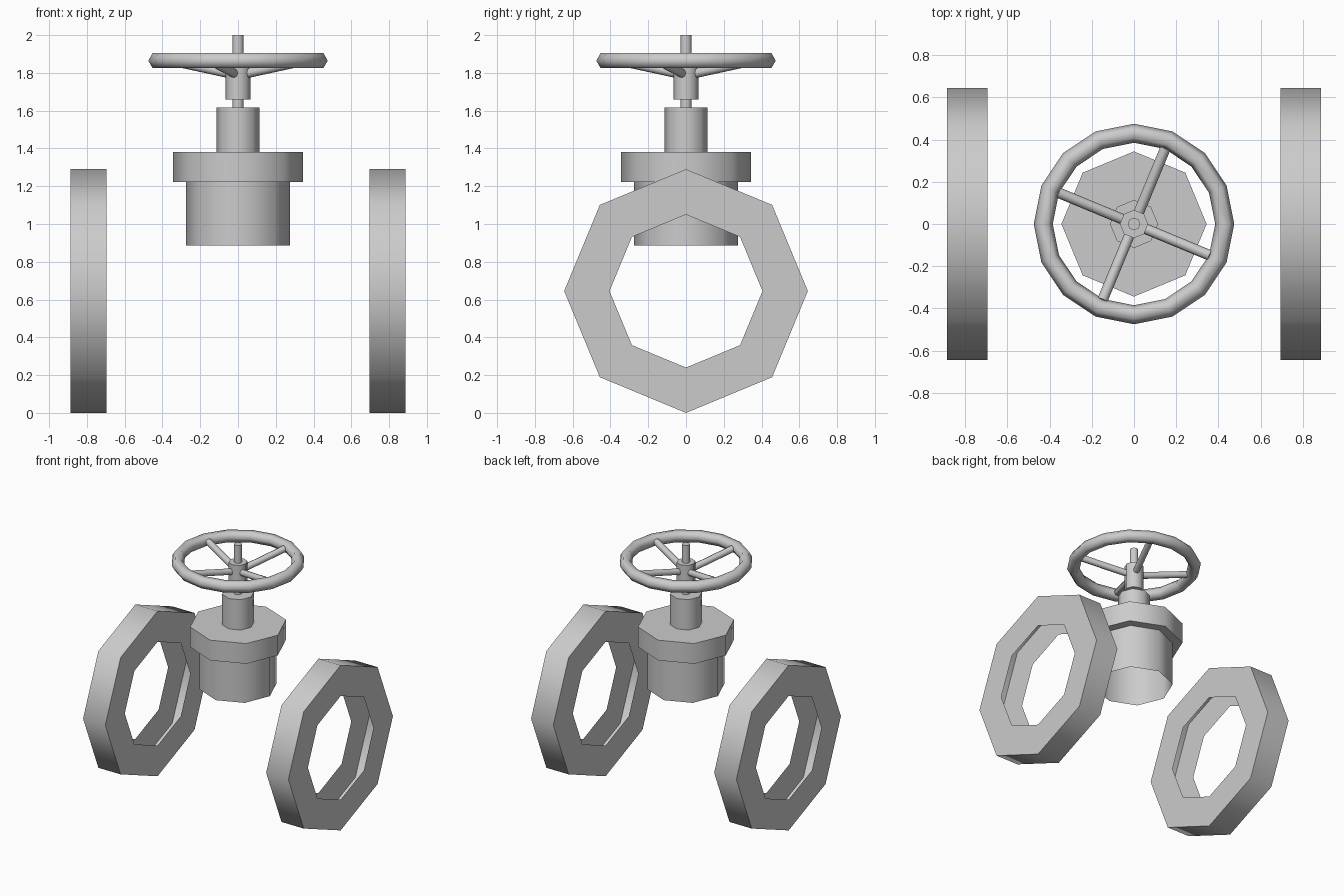
import bpy
import bmesh
from math import cos, sin, pi, radians
from mathutils import Matrix, Vector

cube = bpy.data.objects.get("Cube")
if cube:
    bpy.data.objects.remove(cube, do_unlink=True)

GREY = (0.6, 0.6, 0.6, 1.0)
metal = bpy.data.materials.new("grey_metal")
metal.use_nodes = True
metal.diffuse_color = GREY
metal.node_tree.nodes["Principled BSDF"].inputs["Base Color"].default_value = GREY


def finish(name, bm, matrix=None):
    """Turn a bmesh into a smooth object with sharp corners."""
    bmesh.ops.recalc_face_normals(bm, faces=bm.faces)
    if matrix:
        bm.transform(matrix)
    mesh = bpy.data.meshes.new(name)
    bm.to_mesh(mesh)
    bm.free()
    mesh.materials.append(metal)
    mesh.shade_smooth()
    mesh.set_sharp_from_angle(angle=radians(65))
    obj = bpy.data.objects.new(name, mesh)
    bpy.context.collection.objects.link(obj)
    return obj


def lathe(name, profile, sides=8, closed=False, matrix=None):
    """Revolve (radius, height) points around the z axis."""
    bm = bmesh.new()
    verts = [bm.verts.new((r, 0, z)) for r, z in profile]
    edges = [bm.edges.new(pair) for pair in zip(verts, verts[1:])]
    if closed:
        edges.append(bm.edges.new((verts[-1], verts[0])))
    bmesh.ops.spin(bm, geom=verts + edges, cent=(0, 0, 0), axis=(0, 0, 1),
                   angle=2 * pi, steps=sides)
    bmesh.ops.remove_doubles(bm, verts=bm.verts, dist=0.0005)
    return finish(name, bm, matrix)


def rod(name, radius, bottom, top):
    return lathe(name, [(0, bottom), (radius, bottom), (radius, top), (0, top)])


# Bonnet: open at the bottom, with a wide collar and a gland above
lathe("bonnet", [(0.275, 0.885), (0.275, 1.222)])
rod("bonnet_collar", 0.344, 1.222, 1.38)
rod("gland", 0.114, 1.38, 1.617)

# Stem and handwheel hub
rod("stem", 0.03, 1.6, 2.0)
rod("handwheel_hub", 0.067, 1.66, 1.862)

# Handwheel rim with a six-sided section
section = [(0.43 + 0.045 * cos(i * pi / 3), 1.865 + 0.045 * sin(i * pi / 3))
           for i in range(6)]
lathe("handwheel_rim", section, sides=16, closed=True)

# Four rising spokes
for i in range(4):
    angle = radians(67.5 + 90 * i)
    inner = Vector((0, 0, 1.787))
    outer = Vector((0.39 * cos(angle), 0.39 * sin(angle), 1.865))
    axis = outer - inner
    bm = bmesh.new()
    bmesh.ops.create_cone(bm, cap_ends=True, segments=8, radius1=0.025,
                          radius2=0.025, depth=axis.length)
    place = Matrix.Translation((inner + outer) / 2)
    place = place @ axis.to_track_quat("Z", "Y").to_matrix().to_4x4()
    finish(f"spoke_{i + 1}", bm, place)

# Pipe flanges: hollow shells, open around the bore
shell = [(0.405, -0.096), (0.645, -0.096), (0.645, 0.096), (0.405, 0.096)]
for side, x in (("left", 0.791), ("right", -0.791)):
    place = Matrix.Translation((x, 0, 0.645)) @ Matrix.Rotation(pi / 2, 4, "Y")
    lathe(f"{side}_flange", shell, matrix=place)
